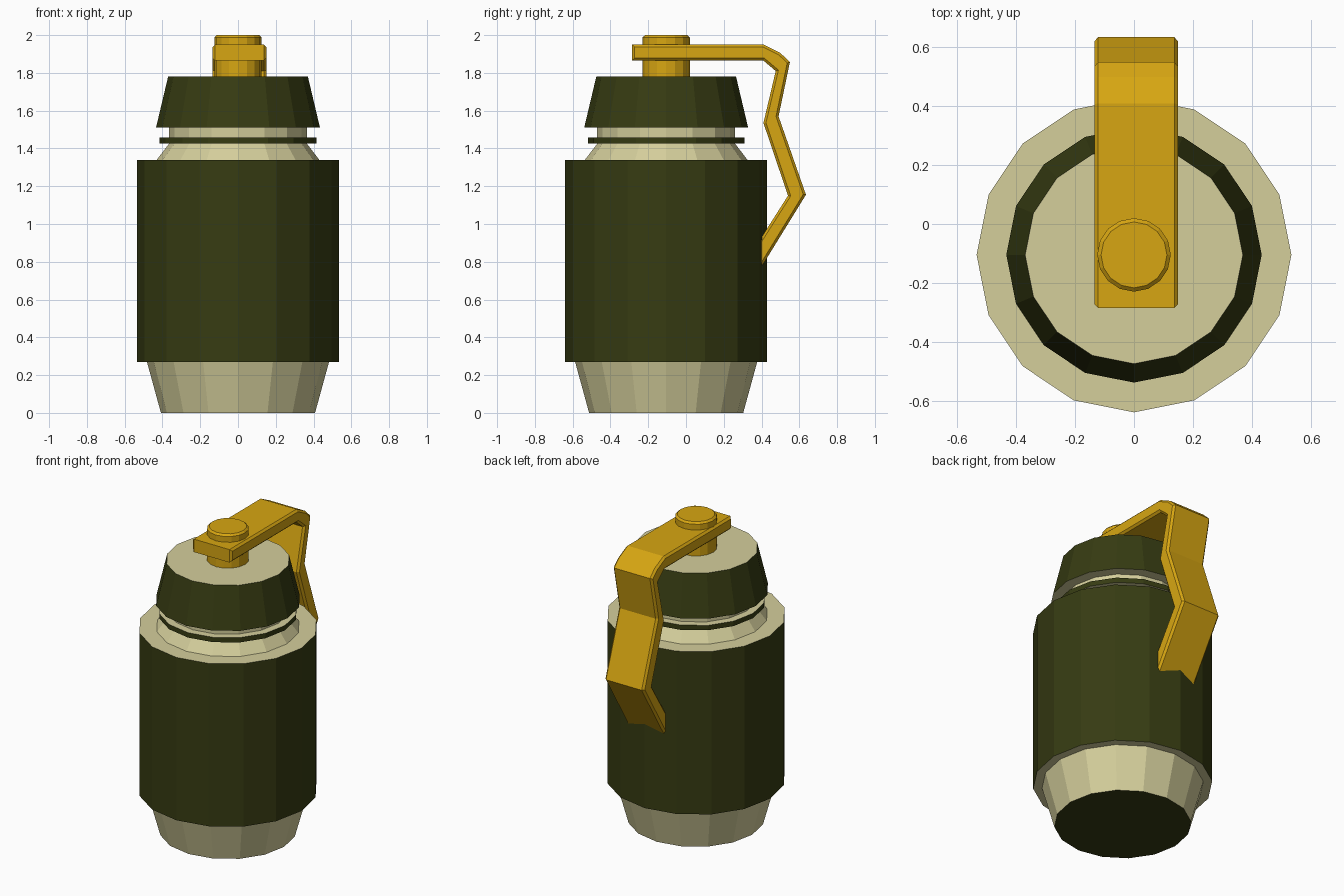
import bpy, bmesh, math

if "Cube" in bpy.data.objects:
    bpy.data.objects.remove(bpy.data.objects["Cube"])

SIDES = 16
AXIS_Y = -0.105


def material(name, rgb):
    m = bpy.data.materials.new(name)
    m.diffuse_color = (*rgb, 1)
    m.use_nodes = True
    m.node_tree.nodes["Principled BSDF"].inputs["Base Color"].default_value = m.diffuse_color
    return m


OLIVE = material("dark olive", (0.037, 0.044, 0.006))
CREAM = material("cream", (0.66, 0.62, 0.33))
YELLOW = material("yellow", (0.68, 0.38, 0.006))


def finish(name, bm, mats):
    mesh = bpy.data.meshes.new(name)
    bm.to_mesh(mesh)
    bm.free()
    for m in mats:
        mesh.materials.append(m)
    ob = bpy.data.objects.new(name, mesh)
    bpy.context.collection.objects.link(ob)
    return ob


def lathe(name, profile, wall, flat=None):
    """Spin (radius, z) points, listed bottom to top; flat colours the level faces."""
    bm = bmesh.new()
    rings = []
    for r, z in profile:
        if r == 0:
            rings.append([bm.verts.new((0, AXIS_Y, z))] * SIDES)
        else:
            rings.append([bm.verts.new((r * math.cos(a), AXIS_Y + r * math.sin(a), z))
                          for a in (i * math.tau / SIDES for i in range(SIDES))])
    for lo, hi in zip(rings, rings[1:]):
        for i in range(SIDES):
            j = (i + 1) % SIDES
            corners = list(dict.fromkeys((lo[i], lo[j], hi[j], hi[i])))
            face = bm.faces.new(corners)
            face.normal_update()
            face.material_index = int(flat is not None and abs(face.normal.z) > 0.95)
    return finish(name, bm, [wall] + ([flat] if flat else []))


# Tapered base with a dark underside
lathe("base", [(0, 0), (0.408, 0), (0.482, 0.27)], CREAM, OLIVE)
# Main body with pale rims
lathe("body", [(0.482, 0.27), (0.535, 0.27), (0.535, 1.34), (0.43, 1.34)], OLIVE, CREAM)
# Neck, narrowing up to the cap
lathe("neck", [(0.43, 1.34), (0.365, 1.425), (0.365, 1.51)], CREAM)
# Thin collar around the neck
lathe("collar_ring", [(0.36, 1.425), (0.415, 1.425), (0.415, 1.457), (0.36, 1.457)], OLIVE, CREAM)
# Tapered cap
lathe("cap", [(0.365, 1.51), (0.434, 1.51), (0.37, 1.78), (0, 1.78)], OLIVE, CREAM)
# Pin through the lever
lathe("pin", [(0.125, 1.78), (0.125, 1.988), (0.112, 2.0), (0, 2.0)], YELLOW)

# Bent lever: side outline (y, z) extruded across x, ending inside the body
outer = [(-0.285, 1.95), (0.41, 1.95), (0.50, 1.905), (0.55, 1.857),
         (0.49, 1.57), (0.635, 1.155), (0.33, 0.66)]
inner = [(0.33, 0.82), (0.54, 1.15), (0.41, 1.535), (0.475, 1.81),
         (0.41, 1.865), (-0.285, 1.865)]
X0, X1 = -0.135, 0.15
bm = bmesh.new()
side = bm.faces.new([bm.verts.new((X0, y, z)) for y, z in outer + inner])
new = bmesh.ops.extrude_face_region(bm, geom=[side])["geom"]
bmesh.ops.translate(bm, vec=(X1 - X0, 0, 0),
                    verts=[v for v in new if isinstance(v, bmesh.types.BMVert)])
bmesh.ops.recalc_face_normals(bm, faces=bm.faces)
# Chamfer the long rims of both sides
rims = [e for e in bm.edges if abs(e.verts[0].co.x - e.verts[1].co.x) < 1e-5]
bmesh.ops.bevel(bm, geom=rims, offset=0.013, offset_type='OFFSET', segments=1,
                profile=0.5, affect='EDGES')
finish("lever", bm, [YELLOW])
